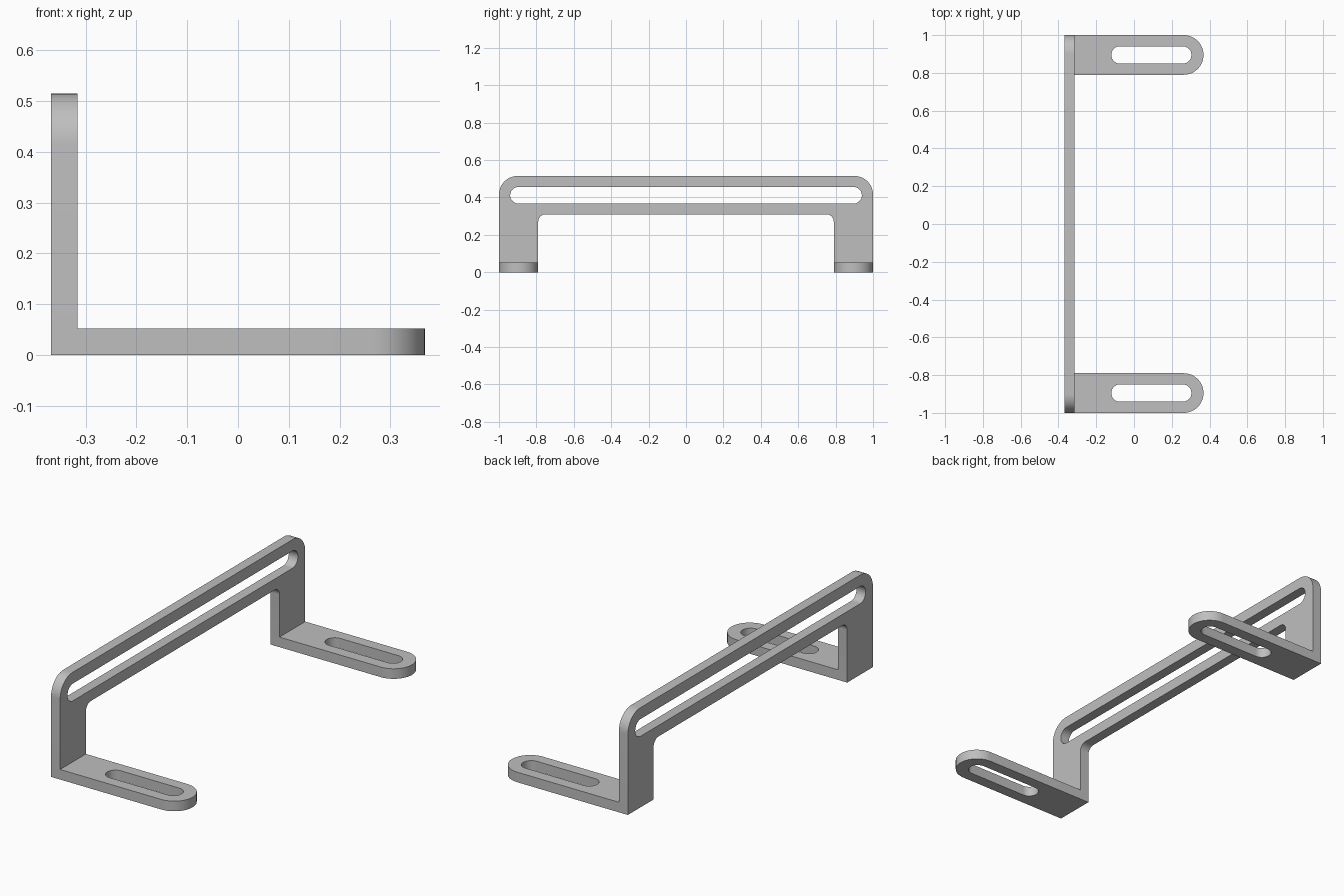
import bpy
import bmesh
import math
from mathutils import Vector, Matrix

cube = bpy.data.objects.get("Cube")
if cube:
    bpy.data.objects.remove(cube, do_unlink=True)

# Main sizes
THICK = 0.052
BACK = -0.368
TOP = 0.515
LEG = 0.79

grey = bpy.data.materials.new("grey metal")
grey.use_nodes = True
colour = (0.52, 0.52, 0.52, 1)
grey.diffuse_color = colour
grey.node_tree.nodes["Principled BSDF"].inputs["Base Color"].default_value = colour


def rounded(corners, steps=12):
    """Outline from (u, v, radius) corners, each rounded by an arc."""
    out = []
    for i, (u, v, r) in enumerate(corners):
        p = Vector((u, v))
        if r == 0:
            out.append(p)
            continue
        a = (Vector(corners[i - 1][:2]) - p).normalized()
        b = (Vector(corners[(i + 1) % len(corners)][:2]) - p).normalized()
        centre = p + (a + b) * r
        for k in range(steps + 1):
            t = math.pi / 2 * k / steps
            out.append(centre - b * r * math.cos(t) - a * r * math.sin(t))
    # Drop points shared by neighbouring arcs
    return [p for i, p in enumerate(out) if (p - out[i - 1]).length > 1e-4]


def slot(u0, u1, v0, v1):
    r = (v1 - v0) / 2
    return rounded([(u0, v0, r), (u1, v0, r), (u1, v1, r), (u0, v1, r)])


def plate(name, loops, matrix):
    """Fill an outline with its slot and extrude it to the plate thickness."""
    bm = bmesh.new()
    edges = []
    for loop in loops:
        verts = [bm.verts.new((p.x, p.y, 0)) for p in loop]
        edges += [bm.edges.new((verts[i - 1], v)) for i, v in enumerate(verts)]
    bmesh.ops.triangle_fill(bm, edges=edges, use_beauty=True, normal=(0, 0, 1))
    ext = bmesh.ops.extrude_face_region(bm, geom=bm.faces[:], use_keep_orig=True)
    top = [g for g in ext["geom"] if isinstance(g, bmesh.types.BMVert)]
    bmesh.ops.translate(bm, verts=top, vec=(0, 0, THICK))
    bmesh.ops.transform(bm, verts=bm.verts[:], matrix=matrix)
    bmesh.ops.recalc_face_normals(bm, faces=bm.faces[:])
    mesh = bpy.data.meshes.new(name)
    bm.to_mesh(mesh)
    bm.free()
    mesh.materials.append(grey)
    obj = bpy.data.objects.new(name, mesh)
    bpy.context.collection.objects.link(obj)
    bpy.ops.object.select_all(action="DESELECT")
    obj.select_set(True)
    bpy.context.view_layer.objects.active = obj
    bpy.ops.object.shade_smooth_by_angle(angle=math.radians(30))


# Upright bridge: profile in y and z, extruded along x
bridge = rounded([
    (-1, 0, 0), (-LEG, 0, 0), (-LEG, 0.31, 0.04), (LEG, 0.31, 0.04),
    (LEG, 0, 0), (1, 0, 0), (1, TOP, 0.1), (-1, TOP, 0.1)])
upright = Matrix(((0, 0, 1, BACK), (1, 0, 0, 0), (0, 1, 0, 0), (0, 0, 0, 1)))
plate("upright_bridge", [bridge, slot(-0.94, 0.94, 0.367, 0.456)], upright)

# Feet: round-ended slotted tabs under both legs
mid, half = (1 + LEG) / 2, (1 - LEG) / 2
for name, side in (("front_foot", -1), ("rear_foot", 1)):
    tab = rounded([
        (BACK + THICK, -half, 0), (-BACK, -half, half),
        (-BACK, half, half), (BACK + THICK, half, 0)])
    plate(name, [tab, slot(-0.12, 0.304, -0.046, 0.046)],
          Matrix.Translation((0, side * mid, 0)))
